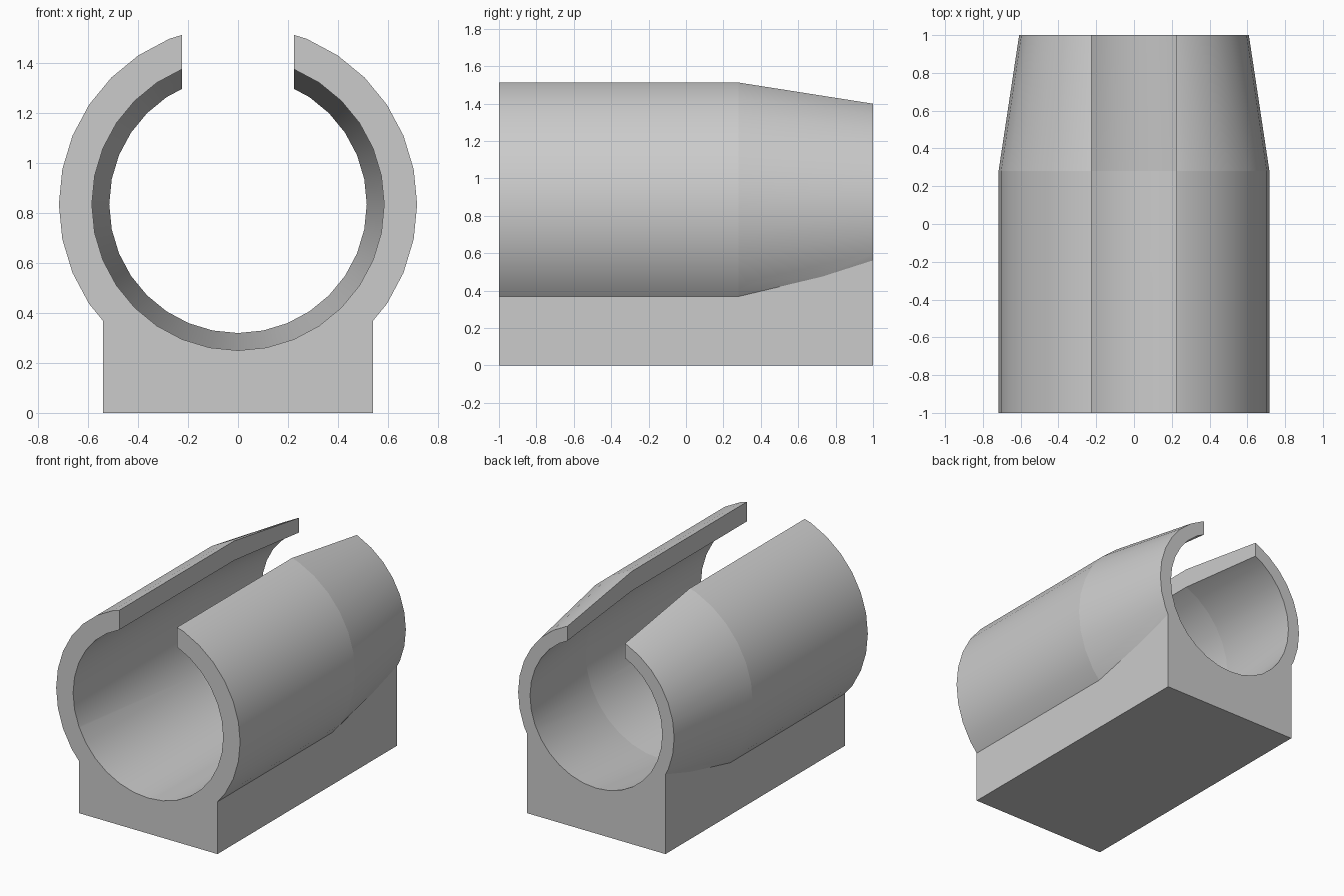
import bpy
import bmesh
from math import cos, sin, radians, tau

cube = bpy.data.objects.get("Cube")
if cube:
    bpy.data.objects.remove(cube, do_unlink=True)

AXIS_Z = 0.835      # height of the bore axis
TAPER_Y = 0.28      # where the taper starts
SIDES = 32

grey = bpy.data.materials.new("plain grey")
grey.use_nodes = True
grey.diffuse_color = (0.6, 0.6, 0.6, 1)
grey.node_tree.nodes["Principled BSDF"].inputs["Base Color"].default_value = (0.6, 0.6, 0.6, 1)


def add_object(name, bm):
    bmesh.ops.recalc_face_normals(bm, faces=bm.faces)
    mesh = bpy.data.meshes.new(name)
    bm.to_mesh(mesh)
    bm.free()
    mesh.materials.append(grey)
    obj = bpy.data.objects.new(name, mesh)
    bpy.context.collection.objects.link(obj)
    return obj


def lathe(name, profile):
    """Solid of revolution about the y axis from (y, radius) pairs."""
    bm = bmesh.new()
    rings = []
    for y, r in profile:
        angles = [tau * i / SIDES for i in range(SIDES)]
        rings.append([bm.verts.new((r * cos(a), y, AXIS_Z + r * sin(a))) for a in angles])
    for a, b in zip(rings, rings[1:]):
        for i in range(SIDES):
            j = (i + 1) % SIDES
            bm.faces.new((a[i], a[j], b[j], b[i]))
    bm.faces.new(rings[0])
    bm.faces.new(rings[-1])
    return add_object(name, bm)


def box(name, half_x, half_y, z0, z1):
    bm = bmesh.new()
    bmesh.ops.create_cube(bm, size=2)
    for v in bm.verts:
        v.co = (v.co.x * half_x, v.co.y * half_y, z1 if v.co.z > 0 else z0)
    return add_object(name, bm)


def combine(target, other, operation):
    other.hide_render = True
    mod = target.modifiers.new(operation.lower(), 'BOOLEAN')
    mod.operation = operation
    mod.solver = 'EXACT'
    mod.object = other
    bpy.context.view_layer.objects.active = target
    bpy.ops.object.modifier_apply(modifier=mod.name)
    bpy.data.objects.remove(other, do_unlink=True)


# Tapered sleeve standing on a rectangular base
holder = lathe("slotted_sleeve_holder", [(-1, 0.717), (TAPER_Y, 0.717), (1, 0.608)])
combine(holder, box("base_block", 0.54, 1, 0, 0.6), 'UNION')

# Stepped bore through the sleeve and the open slot along the top
bore = lathe("bore_cutter", [(-1.2, 0.585), (TAPER_Y, 0.585), (1.2, 0.496)])
combine(holder, bore, 'DIFFERENCE')
combine(holder, box("slot_cutter", 0.225, 1.3, AXIS_Z, 2), 'DIFFERENCE')

# Smooth round walls, with a crisp crease where the taper begins
bpy.ops.object.select_all(action='DESELECT')
holder.select_set(True)
bpy.context.view_layer.objects.active = holder
bpy.ops.object.shade_smooth_by_angle(angle=radians(25))
verts = holder.data.vertices
for edge in holder.data.edges:
    if all(abs(verts[v].co.y - TAPER_Y) < 0.001 for v in edge.vertices):
        edge.use_edge_sharp = True
